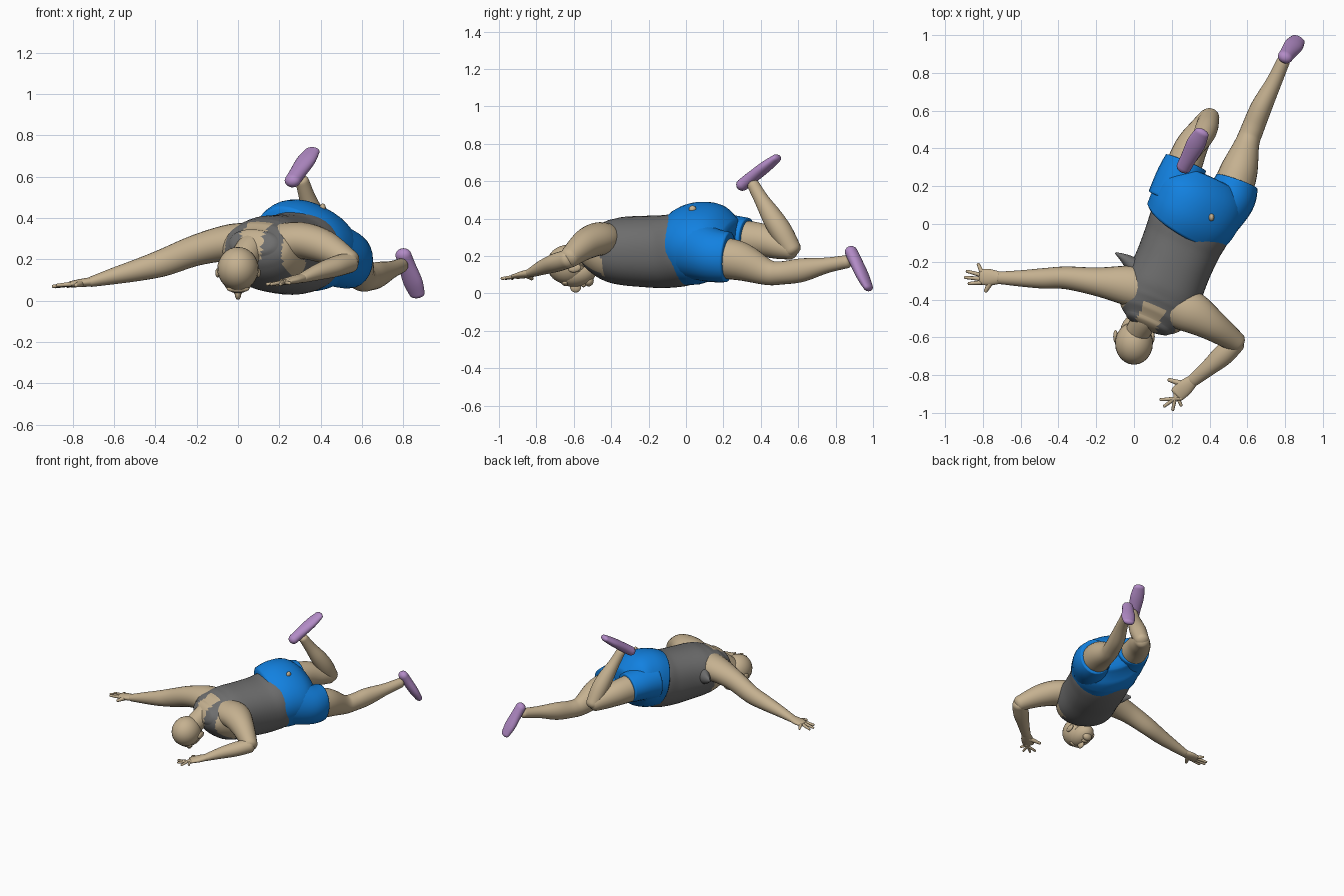
import bpy, bmesh, math
from mathutils import Vector, Matrix


def mat(name, rgb):
    m = bpy.data.materials.new(name)
    m.diffuse_color = (*rgb, 1)
    return m


SKIN = mat("skin tan", (0.56, 0.44, 0.28))
GREY = mat("shirt grey", (0.155, 0.155, 0.155))
BLUE = mat("shorts blue", (0.006, 0.22, 0.75))
LILAC = mat("shoe lilac", (0.45, 0.26, 0.57))


def finish(name, bm, *mats):
    bmesh.ops.recalc_face_normals(bm, faces=bm.faces[:])
    for f in bm.faces:
        f.smooth = True
    me = bpy.data.meshes.new(name)
    bm.to_mesh(me)
    bm.free()
    ob = bpy.data.objects.new(name, me)
    bpy.context.collection.objects.link(ob)
    for m in mats:
        me.materials.append(m)
    return ob


def catmull(a, b, c, d, t):
    return [0.5 * (2 * q + (r - p) * t + (2 * p - 5 * q + 4 * r - s) * t * t
                   + (3 * q - p - 3 * r + s) * t ** 3) for p, q, r, s in zip(a, b, c, d)]


def tube(name, stations, m, up=(0, 0, 1), roll=0, dome=0.7, seg=24, steps=6, square=1.0, rule=None):
    """Smooth round-ended loft; each station is x, y, z, half width, (half height)."""
    st = [list(s) + ([s[3]] if len(s) == 4 else []) for s in stations]
    rows = []
    for i in range(len(st) - 1):
        a, d = st[max(i - 1, 0)], st[min(i + 2, len(st) - 1)]
        rows += [catmull(a, st[i], st[i + 1], d, k / steps) for k in range(steps)]
    rows.append(st[-1])
    P = [Vector(r[:3]) for r in rows]
    n = len(P)
    T = [(P[min(i + 1, n - 1)] - P[max(i - 1, 0)]).normalized() for i in range(n)]
    rings = [(P[i], T[i], rows[i][3], rows[i][4]) for i in range(n)]

    def cap(i, sign):
        d = dome * min(rows[i][3:5])
        return [(P[i] + T[i] * sign * d * math.sin(t), T[i], rows[i][3] * math.cos(t), rows[i][4] * math.cos(t))
                for t in (0.35, 0.7, 1.05, 1.35, 1.54)]
    rings = cap(0, -1)[::-1] + rings + cap(n - 1, 1)
    bm = bmesh.new()
    loops = []
    for p, t, w, h in rings:
        s = t.cross(Vector(up)).normalized()
        u = s.cross(t)
        s, u = s * math.cos(roll) - u * math.sin(roll), u * math.cos(roll) + s * math.sin(roll)
        ring = []
        for k in range(seg):
            c, q = math.cos(k * math.tau / seg), math.sin(k * math.tau / seg)
            c, q = math.copysign(abs(c) ** square, c), math.copysign(abs(q) ** square, q)
            ring.append(bm.verts.new(p + s * c * w + u * q * h))
        loops.append(ring)
    for A, B in zip(loops, loops[1:]):
        for k in range(seg):
            bm.faces.new((A[k], A[(k + 1) % seg], B[(k + 1) % seg], B[k]))
    bm.faces.new(loops[0])
    bm.faces.new(loops[-1])
    if rule:
        for f in bm.faces:
            f.material_index = rule(f.calc_center_median())
    return finish(name, bm, *(m if isinstance(m, tuple) else (m,)))


def ball(name, c, r, m, rot=0):
    bm = bmesh.new()
    bmesh.ops.create_uvsphere(bm, u_segments=24, v_segments=16, radius=1)
    bm.transform(Matrix.Translation(c) @ Matrix.Rotation(rot, 4, 'X') @ Matrix.Diagonal((*r, 1)))
    return finish(name, bm, m)


# Torso: tank top with neck opening and arm holes left as skin
def shirt_rule(c):
    px, py = c.x - 0.1, c.y + 0.46
    a, l = px * 0.42 + py * 0.9, abs(px * 0.9 - py * 0.42)
    return 1 if (l < 0.06 and a < 0.03 and c.z > 0.2) or (l > 0.15 and a < 0.1) else 0


tube("torso_shirt", [
    (0.075, -0.525, 0.28, 0.13, 0.07), (0.09, -0.49, 0.265, 0.175, 0.115),
    (0.115, -0.43, 0.245, 0.2, 0.155), (0.15, -0.35, 0.23, 0.21, 0.18),
    (0.205, -0.22, 0.225, 0.205, 0.19), (0.255, -0.1, 0.225, 0.21, 0.195),
    (0.3, 0.0, 0.24, 0.22, 0.195), (0.35, 0.1, 0.26, 0.2, 0.17)],
    (GREY, SKIN), roll=0.08, dome=0.4, seg=48, steps=8, square=0.9, rule=shirt_rule)
# Loose cloth at the arm hole
tube("shirt_flap", [(0.03, -0.25, 0.25, 0.06, 0.07), (-0.04, -0.19, 0.26, 0.03, 0.04),
                    (-0.095, -0.155, 0.27, 0.006, 0.01)], GREY)

# Shorts: pelvis and two legs
tube("shorts_hips", [
    (0.27, -0.01, 0.25, 0.235, 0.198), (0.315, 0.06, 0.268, 0.25, 0.208),
    (0.365, 0.15, 0.272, 0.245, 0.185), (0.4, 0.23, 0.265, 0.18, 0.12)],
    BLUE, up=(-0.1, -0.35, 1), roll=0.35, dome=0.15, seg=40, square=0.9)
tube("shorts_bent_leg", [(0.2, 0.13, 0.3, 0.13), (0.24, 0.24, 0.305, 0.125, 0.115),
                         (0.275, 0.325, 0.3, 0.115, 0.105)], BLUE, dome=0.05)
tube("shorts_straight_leg", [(0.42, 0.03, 0.24, 0.14, 0.165), (0.51, 0.14, 0.205, 0.135, 0.145),
                             (0.545, 0.225, 0.195, 0.115, 0.135)], BLUE, dome=0.05)

# Legs
tube("straight_leg", [
    (0.5, 0.12, 0.2, 0.11), (0.555, 0.28, 0.175, 0.1, 0.105), (0.6, 0.43, 0.115, 0.065, 0.07),
    (0.63, 0.51, 0.11, 0.06, 0.062), (0.675, 0.62, 0.125, 0.056, 0.063),
    (0.74, 0.75, 0.15, 0.042), (0.79, 0.86, 0.17, 0.035)], SKIN)
tube("bent_thigh", [(0.24, 0.24, 0.3, 0.1), (0.3, 0.4, 0.285, 0.088, 0.09),
                    (0.36, 0.5, 0.255, 0.07, 0.072), (0.395, 0.56, 0.235, 0.055)], SKIN)
tube("bent_shin", [(0.4, 0.565, 0.235, 0.052), (0.385, 0.51, 0.33, 0.06), (0.365, 0.46, 0.41, 0.055),
                   (0.335, 0.405, 0.5, 0.04), (0.31, 0.36, 0.58, 0.033)], SKIN, up=(0, 1, 0))


# Shoes
def shoe(name, heel, toe, sole):
    h, t = Vector(heel), Vector(toe)
    size = ((0.04, 0.033, 0.12), (0.042, 0.033, 0.3), (0.05, 0.03, 0.65), (0.04, 0.022, 0.9))
    tube(name, [(*h.lerp(t, f), w, k) for w, k, f in size], LILAC, up=sole, dome=1.0)


shoe("raised_shoe", (0.25, 0.275, 0.56), (0.37, 0.505, 0.74), (-0.1, -0.2, 0.35))
shoe("resting_shoe", (0.79, 0.87, 0.25), (0.875, 0.985, 0.01), (0.4, 0.86, 0.2))

# Arms
tube("outstretched_arm", [
    (0.07, -0.35, 0.27, 0.12, 0.11), (-0.04, -0.325, 0.28, 0.105, 0.09), (-0.2, -0.305, 0.245, 0.075),
    (-0.36, -0.285, 0.185, 0.06, 0.066), (-0.48, -0.288, 0.15, 0.054), (-0.6, -0.288, 0.12, 0.043, 0.04),
    (-0.71, -0.285, 0.092, 0.033, 0.025)], SKIN)
tube("bent_upper_arm", [
    (0.21, -0.43, 0.275, 0.115, 0.1), (0.31, -0.47, 0.29, 0.11, 0.09),
    (0.42, -0.54, 0.26, 0.082, 0.08), (0.54, -0.625, 0.19, 0.055)], SKIN)
tube("bent_forearm", [
    (0.54, -0.63, 0.185, 0.05), (0.47, -0.695, 0.165, 0.056, 0.05),
    (0.39, -0.765, 0.14, 0.043, 0.04), (0.31, -0.83, 0.11, 0.033, 0.024)], SKIN)


# Hands: palm, four fingers and a thumb
def hand(name, wrist, knuckles, tips, thumb):
    w, k = Vector(wrist), Vector(knuckles)
    tube(name + "_palm", [(*w, 0.032, 0.022), (*w.lerp(k, 0.5), 0.043, 0.02), (*k, 0.042, 0.015)], SKIN)
    side = (k - w).cross(Vector((0, 0, 1))).normalized()
    for i, tip in enumerate(tips):
        root = k + side * (0.03 - 0.02 * i)
        tube(f"{name}_finger_{i + 1}", [(*root, 0.012), (*tip, 0.008)], SKIN, seg=10, steps=3)
    mid = w.lerp(k, 0.35)
    tube(name + "_thumb", [(*mid, 0.02), (*thumb, 0.01)], SKIN, seg=10, steps=3)


hand("far_hand", (-0.71, -0.285, 0.092), (-0.81, -0.28, 0.08),
     [(-0.825, -0.212, 0.07), (-0.885, -0.25, 0.068), (-0.895, -0.283, 0.07), (-0.875, -0.315, 0.075)],
     (-0.785, -0.355, 0.075))
hand("near_hand", (0.31, -0.83, 0.11), (0.23, -0.9, 0.093),
     [(0.25, -0.96, 0.085), (0.205, -0.985, 0.08), (0.16, -0.965, 0.08), (0.14, -0.93, 0.08)],
     (0.185, -0.825, 0.08))

# Neck and head, face down
tube("neck", [(0.1, -0.42, 0.27, 0.09, 0.08), (0.06, -0.5, 0.25, 0.072), (0.01, -0.59, 0.17, 0.066)], SKIN)
ball("head_skull", (0, -0.632, 0.155), (0.1, 0.113, 0.105), SKIN)
ball("head_face", (0, -0.59, 0.11), (0.076, 0.11, 0.074), SKIN, 0.1)
ball("chin", (0, -0.52, 0.068), (0.036, 0.027, 0.03), SKIN)
ball("nose", (0, -0.59, 0.035), (0.016, 0.03, 0.03), SKIN)
ball("brow", (0, -0.645, 0.058), (0.055, 0.02, 0.018), SKIN)
ball("lips", (0, -0.548, 0.045), (0.026, 0.014, 0.012), SKIN)
for s in (-1, 1):
    ball("ear", (0.098 * s, -0.595, 0.135), (0.012, 0.035, 0.022), SKIN, 0.2)
# Skin showing through the shorts
ball("seat_patch", (0.41, 0.035, 0.45), (0.015, 0.02, 0.02), SKIN)
